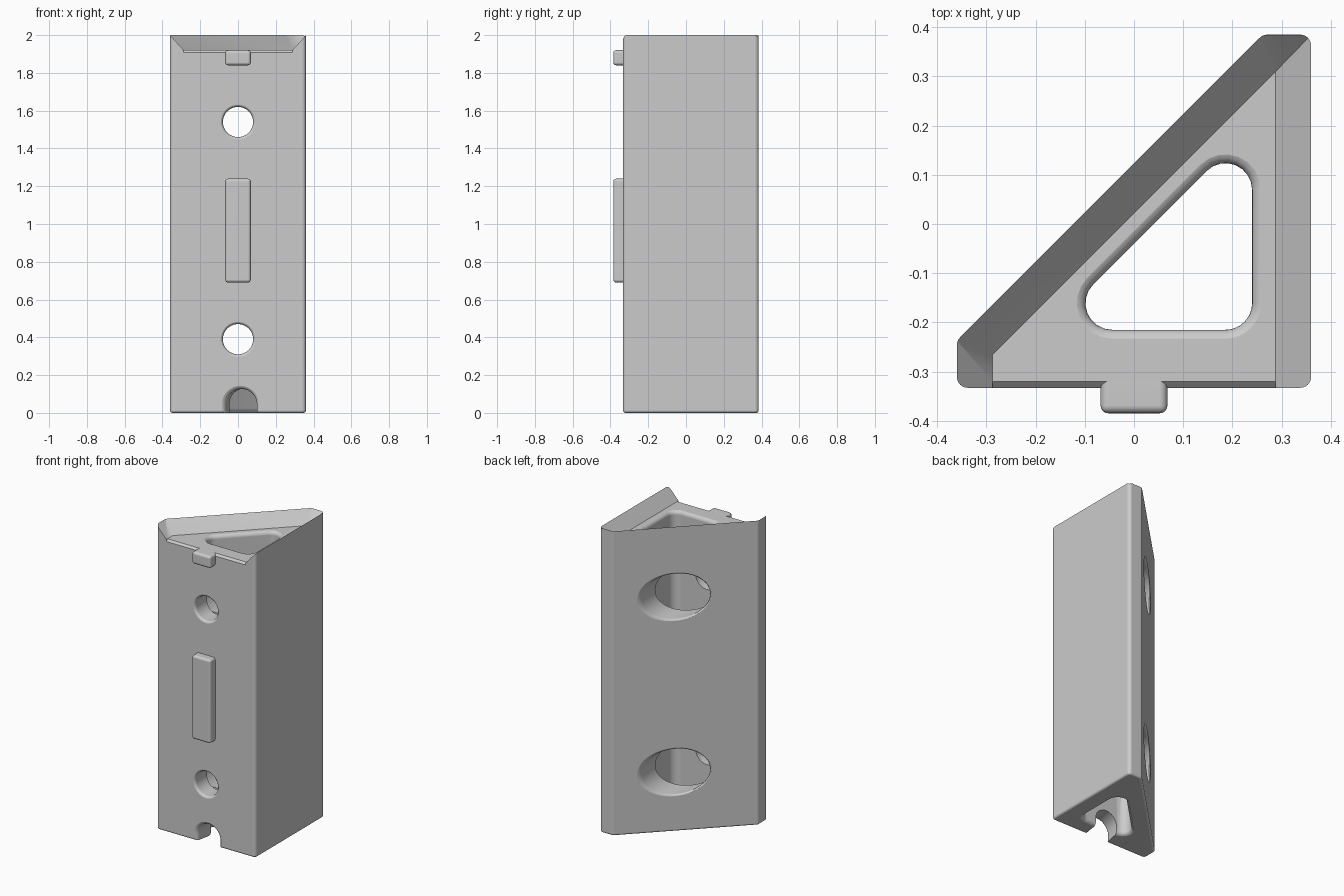
import bpy, bmesh
from math import sin, cos, pi, tan
from mathutils import Vector

old = bpy.data.objects.get("Cube")
if old:
    bpy.data.objects.remove(old)

grey = bpy.data.materials.new("light_grey")
grey.use_nodes = True
tone = (0.6, 0.6, 0.6, 1)
grey.diffuse_color = tone
grey.node_tree.nodes["Principled BSDF"].inputs["Base Color"].default_value = tone


def make_object(name, bm):
    bmesh.ops.recalc_face_normals(bm, faces=bm.faces)
    mesh = bpy.data.meshes.new(name)
    bm.to_mesh(mesh)
    bm.free()
    mesh.materials.append(grey)
    obj = bpy.data.objects.new(name, mesh)
    bpy.context.collection.objects.link(obj)
    return obj


def activate(obj):
    bpy.ops.object.select_all(action='DESELECT')
    obj.select_set(True)
    bpy.context.view_layer.objects.active = obj


def loft(name, rings):
    """Closed solid skinned through rings with equal point counts."""
    bm = bmesh.new()
    loops = [[bm.verts.new(p) for p in ring] for ring in rings]
    n = len(loops[0])
    for a, b in zip(loops, loops[1:]):
        for i in range(n):
            j = (i + 1) % n
            bm.faces.new((a[i], a[j], b[j], b[i]))
    bm.faces.new(loops[0])
    bm.faces.new(loops[-1])
    return make_object(name, bm)


def hull(name, points):
    bm = bmesh.new()
    for p in points:
        bm.verts.new(p)
    bmesh.ops.convex_hull(bm, input=bm.verts)
    return make_object(name, bm)


def inset(corners, d):
    """Move every side of a counter-clockwise polygon inward by d."""
    out = []
    for i, c in enumerate(corners):
        p, c, q = Vector(corners[i - 1]), Vector(c), Vector(corners[(i + 1) % len(corners)])
        u, v = (c - p).normalized(), (q - c).normalized()
        n1, n2 = Vector((-u.y, u.x)), Vector((-v.y, v.x))
        out.append(c + (n1 + n2) * d / (1 + n1.dot(n2)))
    return out


def rounded(corners, radius, z, steps=6):
    """Polygon outline with rounded corners at height z."""
    ring = []
    for i, c in enumerate(corners):
        p, c, q = Vector(corners[i - 1]), Vector(c), Vector(corners[(i + 1) % len(corners)])
        u, v = (p - c).normalized(), (q - c).normalized()
        half = u.angle(v) / 2
        centre = c + (u + v).normalized() * radius / sin(half)
        start = (c + u * radius / tan(half) - centre).normalized()
        end = (c + v * radius / tan(half) - centre).normalized()
        for k in range(steps + 1):
            d = centre + start.slerp(end, k / steps) * radius
            ring.append((d.x, d.y, z))
    return ring


def quarter(r, steps=5):
    """Depth and widening from the surface to the end of a rounded lip."""
    angles = [k * pi / 2 / steps for k in range(steps + 1)]
    return [(r * (1 - cos(t)), r * (1 - sin(t))) for t in angles]


# Main triangular prism with blunted ends and softened bottom edges
outer = [(-.36, -.333), (.36, -.333), (.36, .385), (.262, .385), (-.36, -.237)]
body = loft("wedge_body", [rounded(inset(outer, w), .022 - w, d) for d, w in quarter(.014)]
            + [rounded(outer, .022, 2.0)])

cutters = []

# Sloped recess in the top, open at the front
floor, slope = 1.92, .072
flat = [(x, y, floor) for x, y in ((-.288, -.6), (.288, -.6), (.288, .31), (-.288, -.266))]
rim = [(x, y if y > -.3 else -.6, 2.04) for x, y in inset(outer, -slope / 2)]
cutters.append(hull("top_recess_cutter", flat + rim))

# Softened front edge of the recess floor
edge = ((-.4, floor + .01), (-.4, floor - .08), (-.333, floor - .013), (-.32, floor), (-.32, floor + .01))
cutters.append(hull("front_edge_cutter", [(x, y, z) for x in (-.288, .288) for y, z in edge]))

# Triangular shaft with rounded lips at both ends
shaft = [(-.175, -.215), (.24, -.215), (.24, .2)]
low = [(d - .001, w) for d, w in quarter(.025)]
high = [(floor + .001 - d, w) for d, w in reversed(quarter(.025))]
levels = [(-.1, .025)] + low + high + [(2.1, .025)]
cutters.append(loft("shaft_cutter", [rounded(inset(shaft, -w), .054 + w, z, 8) for z, w in levels]))


def circle(r, y, z, slant=0, n=48):
    return [(r * cos(a), y + slant * r * cos(a), z + r * sin(a))
            for a in (2 * pi * k / n for k in range(n))]


# Screw holes in the front and wider access holes through the slanted back
for z in (.39, 1.54):
    cutters.append(loft("screw_hole_cutter", [circle(.1, -.5, z)]
                   + [circle(.08 + w, -.334 + d, z) for d, w in quarter(.02)]
                   + [circle(.08, -.15, z)]))
    cutters.append(loft("access_hole_cutter", [circle(.17, .5, z, 1)]
                   + [circle(.148 + w, .126 - d, z, 1) for d, w in quarter(.022)]
                   + [circle(.148, -.21, z)]))


def arch(x, r, y, z, n=24):
    top = [(x + r * cos(a), y, z + r * sin(a)) for a in (pi * k / n for k in range(n + 1))]
    return top + [(x - r, y, -.1), (x + r, y, -.1)]


# Skewed cable notch at the bottom of the front wall
cutters.append(loft("notch_cutter", [arch(.01, .105, -.5, .04)]
               + [arch(.012 + d * .3, .082 + w, -.334 + d, .045) for d, w in quarter(.023)]
               + [arch(.04, .08, -.19, .05)]))

for cutter in cutters:
    cutter.hide_render = True
    mod = body.modifiers.new("cut", 'BOOLEAN')
    mod.operation = 'DIFFERENCE'
    mod.solver = 'EXACT'
    mod.object = cutter
    activate(body)
    bpy.ops.object.modifier_apply(modifier=mod.name)
    bpy.data.objects.remove(cutter)


# Locating keys on the front face
def key(name, z0, z1):
    bm = bmesh.new()
    bmesh.ops.create_cube(bm, size=1)
    for v in bm.verts:
        v.co = (v.co.x * .136, -.343 + v.co.y * .084, (z0 + z1) / 2 + v.co.z * (z1 - z0))
    bmesh.ops.bevel(bm, geom=bm.edges[:], offset=.016, segments=4, profile=.5, affect='EDGES')
    return make_object(name, bm)


parts = [body, key("upper_key", 1.84, floor), key("middle_key", .69, 1.24)]
for part in parts:
    activate(part)
    bpy.ops.object.shade_smooth_by_angle(angle=.6)
    mod = part.modifiers.new("even_shading", 'WEIGHTED_NORMAL')
    mod.keep_sharp = True
